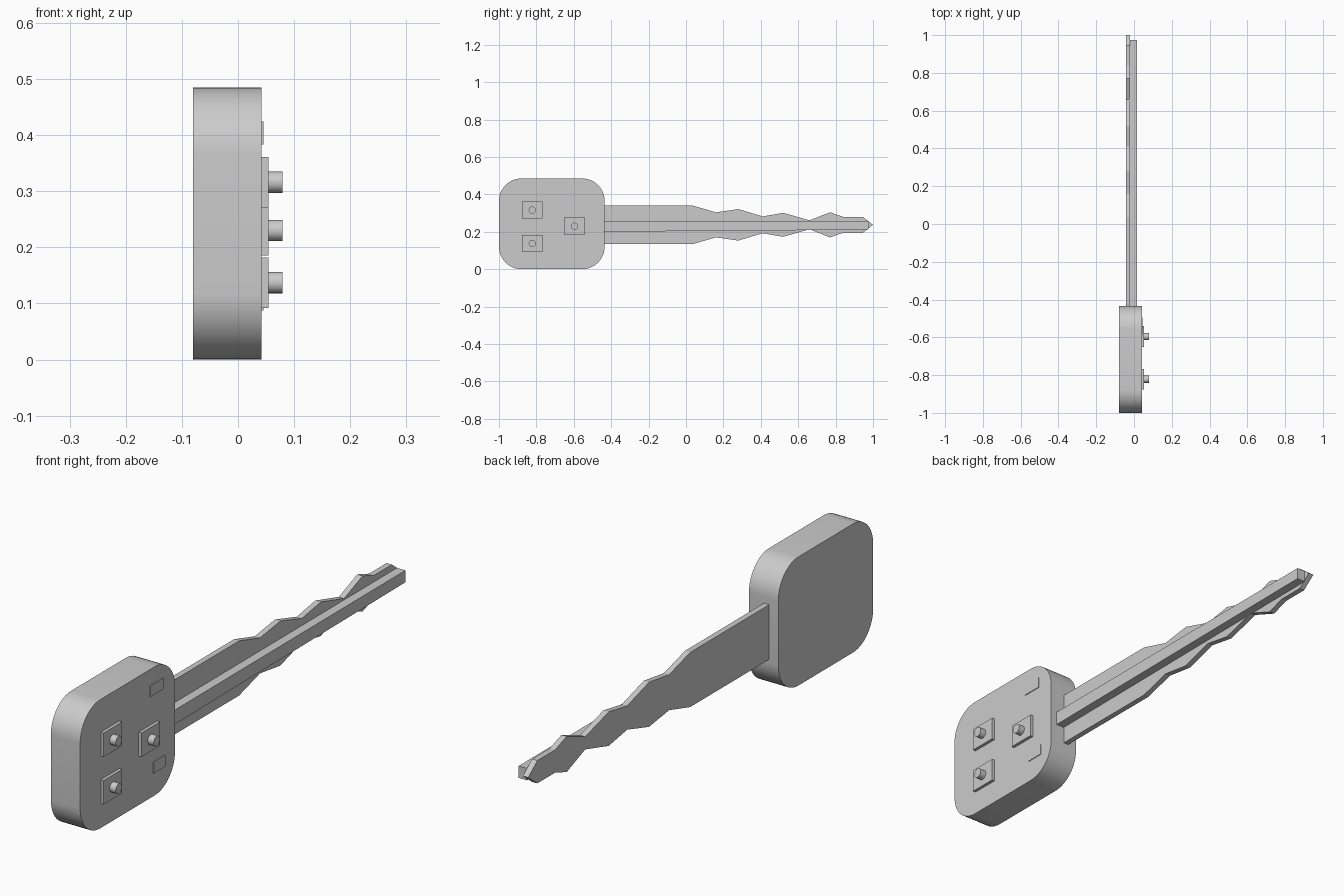
import bpy, bmesh, math
from mathutils import Vector

default = bpy.data.objects.get("Cube")
if default:
    bpy.data.objects.remove(default, do_unlink=True)

grey = bpy.data.materials.new("light_grey")
grey.use_nodes = True
grey.diffuse_color = (0.6, 0.6, 0.6, 1)
grey.node_tree.nodes["Principled BSDF"].inputs["Base Color"].default_value = (0.6, 0.6, 0.6, 1)


def slab(name, outline, x0, x1):
    """Extrude a (y, z) outline from x0 to x1."""
    bm = bmesh.new()
    face = bm.faces.new([bm.verts.new((x0, y, z)) for y, z in outline])
    grown = bmesh.ops.extrude_face_region(bm, geom=[face])["geom"]
    moved = [g for g in grown if isinstance(g, bmesh.types.BMVert)]
    bmesh.ops.translate(bm, verts=moved, vec=Vector((x1 - x0, 0, 0)))
    bmesh.ops.recalc_face_normals(bm, faces=bm.faces[:])
    mesh = bpy.data.meshes.new(name)
    bm.to_mesh(mesh)
    bm.free()
    mesh.materials.append(grey)
    obj = bpy.data.objects.new(name, mesh)
    bpy.context.collection.objects.link(obj)
    return obj


def rect(y0, y1, z0, z1):
    return [(y0, z0), (y1, z0), (y1, z1), (y0, z1)]


def smooth(obj):
    bpy.ops.object.select_all(action="DESELECT")
    obj.select_set(True)
    bpy.context.view_layer.objects.active = obj
    bpy.ops.object.shade_smooth_by_angle(angle=math.radians(30))


# Rounded head
R, STEPS = 0.12, 12
outline = []
corners = [(-0.435 - R, 0.485 - R), (-1 + R, 0.485 - R), (-1 + R, R), (-0.435 - R, R)]
for quarter, (cy, cz) in enumerate(corners):
    for i in range(STEPS + 1):
        a = math.pi / 2 * (quarter + i / STEPS)
        outline.append((cy + R * math.cos(a), cz + R * math.sin(a)))
smooth(slab("head", outline, -0.08, 0.042))

# Blade with notches mirrored about its centre line: (y, half width)
MID = 0.237
half = [(-0.47, 0.103), (0.035, 0.103), (0.16, 0.067), (0.28, 0.084), (0.41, 0.045),
        (0.52, 0.064), (0.66, 0.024), (0.77, 0.067), (0.84, 0.043), (0.945, 0.043)]
slab("blade", [(y, MID - h) for y, h in half] + [(1.0, MID)]
     + [(y, MID + h) for y, h in reversed(half)], -0.042, -0.02)

# Raised rail along the blade
slab("blade_rail", [(-0.47, 0.2), (0.975, 0.211), (0.975, 0.256), (-0.47, 0.254)], -0.02, 0.015)

# Button plates and round buttons
for label, y, z in (("upper", -0.822, 0.316), ("lower", -0.822, 0.137), ("middle", -0.596, 0.23)):
    slab(label + "_button_plate", rect(y - 0.055, y + 0.055, z - 0.045, z + 0.045), 0.04, 0.054)
    ring = [(y + 0.019 * math.cos(i * math.tau / 24), z + 0.019 * math.sin(i * math.tau / 24))
            for i in range(24)]
    smooth(slab(label + "_button", ring, 0.05, 0.079))

# Thin flat pads
slab("upper_pad", rect(-0.585, -0.505, 0.383, 0.424), 0.04, 0.045)
slab("lower_pad", rect(-0.565, -0.495, 0.087, 0.13), 0.04, 0.045)
